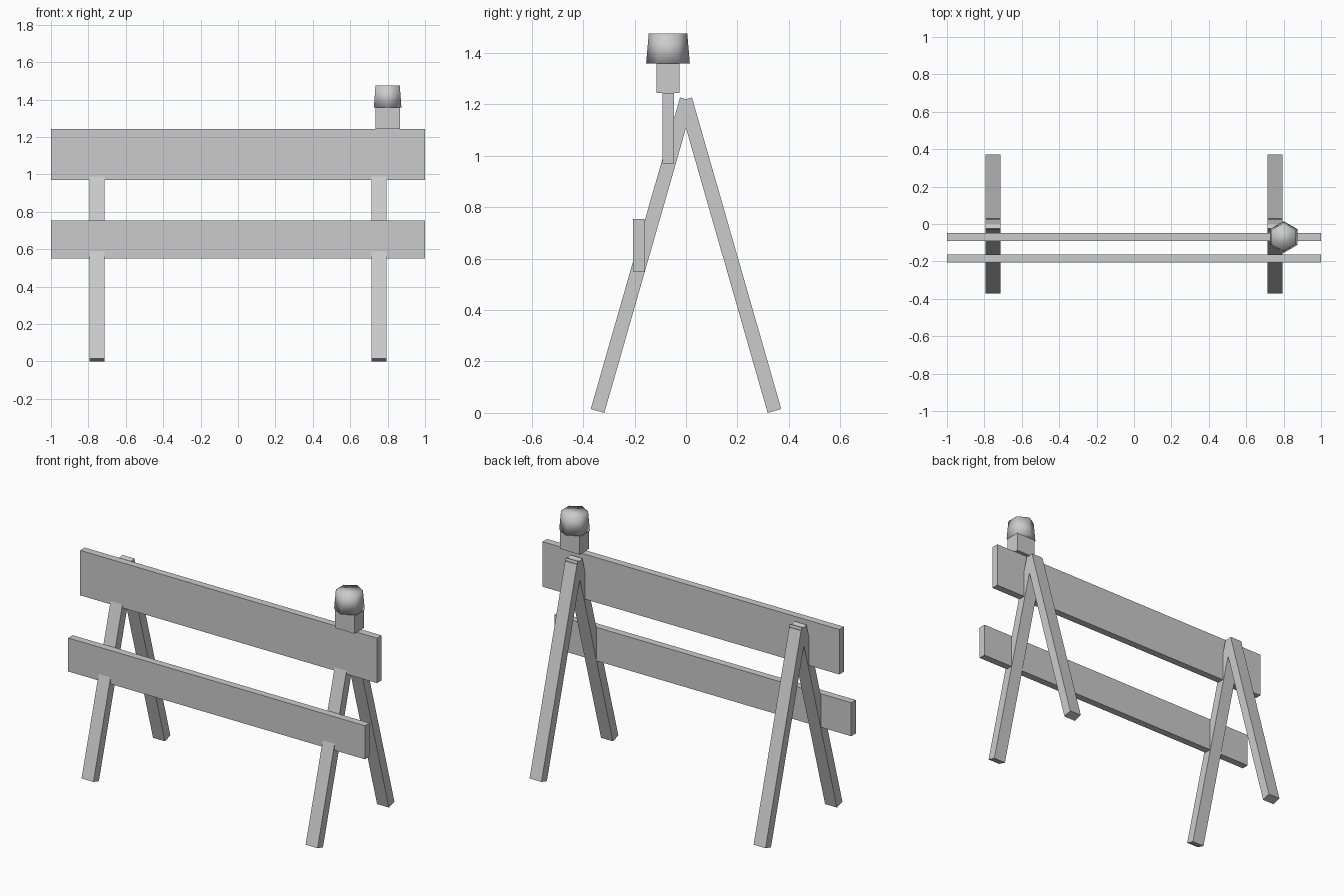
import bpy
from math import radians, sin, cos
from mathutils import Vector

if "Cube" in bpy.data.objects:
    bpy.data.objects.remove(bpy.data.objects["Cube"])

GREY = (0.6, 0.6, 0.6, 1)
grey = bpy.data.materials.new("plain grey")
grey.use_nodes = True
grey.diffuse_color = GREY
grey.node_tree.nodes["Principled BSDF"].inputs["Base Color"].default_value = GREY


def finish(name):
    obj = bpy.context.object
    obj.name = name
    obj.data.materials.append(grey)
    return obj


def box(name, centre, size, tilt=0):
    bpy.ops.mesh.primitive_cube_add(size=1, location=centre, rotation=(tilt, 0, 0))
    bpy.context.object.scale = size
    bpy.ops.object.transform_apply(location=False, rotation=False, scale=True)
    return finish(name)


# Two A-frames of square-cut legs leaning together and crossing at the top
TILT, THICK, LENGTH = radians(16), 0.055, 1.26
for side, x in (("left", 0.755), ("right", -0.755)):
    for end, s in (("front", -1), ("back", 1)):
        foot = Vector((x, s * 0.344, THICK / 2 * sin(TILT)))
        axis = Vector((0, -s * sin(TILT), cos(TILT)))
        box(f"{side}_{end}_leg", foot + axis * LENGTH / 2,
            (0.08, THICK, LENGTH), s * TILT)

# Horizontal boards
box("upper_board", (0, -0.069, 1.106), (2, 0.044, 0.274))
box("lower_board", (0, -0.184, 0.651), (2, 0.044, 0.204))

# Warning lamp on the upper board
box("lamp_base", (0.8, -0.07, 1.301), (0.131, 0.09, 0.115))
bpy.ops.mesh.primitive_cone_add(vertices=6, radius1=0.085, radius2=0.075,
                                depth=0.117, location=(0.8, -0.07, 1.4165))
finish("lamp_head")
bpy.ops.object.shade_smooth()
